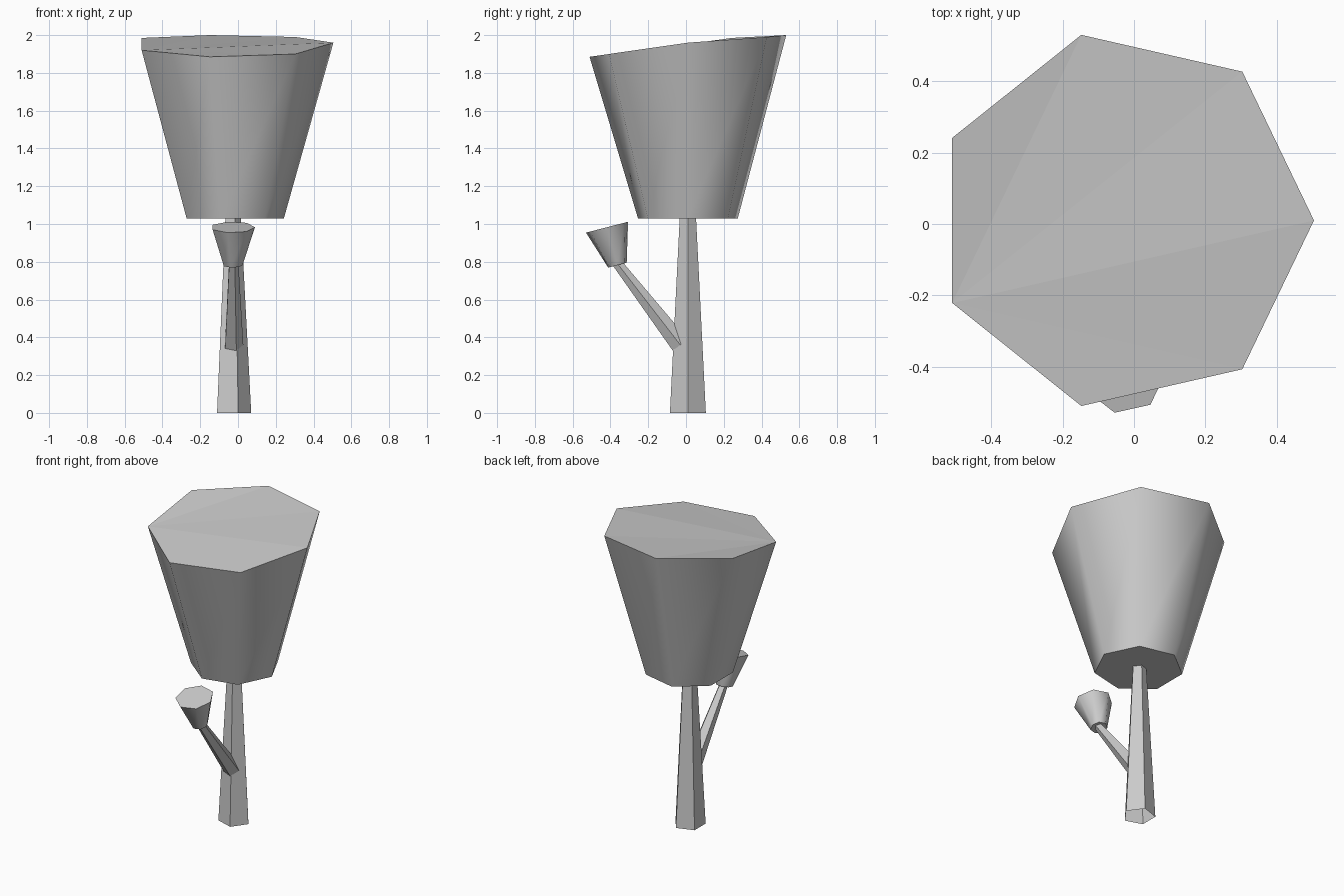
import bpy
import bmesh
from math import cos, sin, pi, radians
from mathutils import Vector

cube = bpy.data.objects.get("Cube")
if cube:
    bpy.data.objects.remove(cube)

grey = bpy.data.materials.new("grey")
grey.use_nodes = True
colour = (0.6, 0.6, 0.6, 1)
grey.diffuse_color = colour
grey.node_tree.nodes["Principled BSDF"].inputs["Base Color"].default_value = colour


def ring(bm, sides, centre, radius, tilt, heights=None):
    """Regular polygon leaning forward by tilt, with optional corner heights."""
    verts = []
    for i in range(sides):
        a = 2 * pi * i / sides
        p = Vector(centre) + radius * Vector(
            (cos(a), sin(a) * cos(tilt), sin(a) * sin(tilt)))
        if heights:
            p.z = heights[i]
        verts.append(bm.verts.new(p))
    return verts


def tapered(name, sides, low, high, tilt=0, heights=None, capped=False):
    """Tapered tube between two (centre, radius) rings."""
    bm = bmesh.new()
    a = ring(bm, sides, *low, radians(tilt))
    b = ring(bm, sides, *high, radians(tilt), heights)
    for i in range(sides):
        j = (i + 1) % sides
        face = bm.faces.new((a[i], a[j], b[j], b[i]))
        face.smooth = capped
    if capped:
        bm.faces.new(a[::-1])
        # Fan the slightly uneven top from its front left corner
        for k in range(1, sides - 1):
            bm.faces.new([b[(4 + n) % sides] for n in (0, k, k + 1)])
        for r in (a, b):
            for i in range(sides):
                bm.edges.get((r[i - 1], r[i])).smooth = False
    mesh = bpy.data.meshes.new(name)
    bm.to_mesh(mesh)
    bm.free()
    mesh.materials.append(grey)
    obj = bpy.data.objects.new(name, mesh)
    bpy.context.collection.objects.link(obj)


# Trunk and main crown with a sloping top
tapered("trunk", 5, ((-0.03, 0.01, 0), 0.1), ((-0.03, 0.01, 1.04), 0.045))
tapered("crown", 7, ((-0.028, 0.01, 1.03), 0.271), ((-0.029, 0.01, 1.95), 0.534),
        heights=(1.96, 1.99, 2.0, 1.985, 1.92, 1.885, 1.9), capped=True)

# Forward side branch with its small crown
tapered("branch", 5, ((-0.025, -0.03, 0.36), 0.053),
        ((-0.025, -0.368, 0.797), 0.027), tilt=38)
tapered("small_crown", 7, ((-0.028, -0.363, 0.782), 0.052),
        ((-0.028, -0.418, 0.983), 0.118), tilt=14.5, capped=True)
